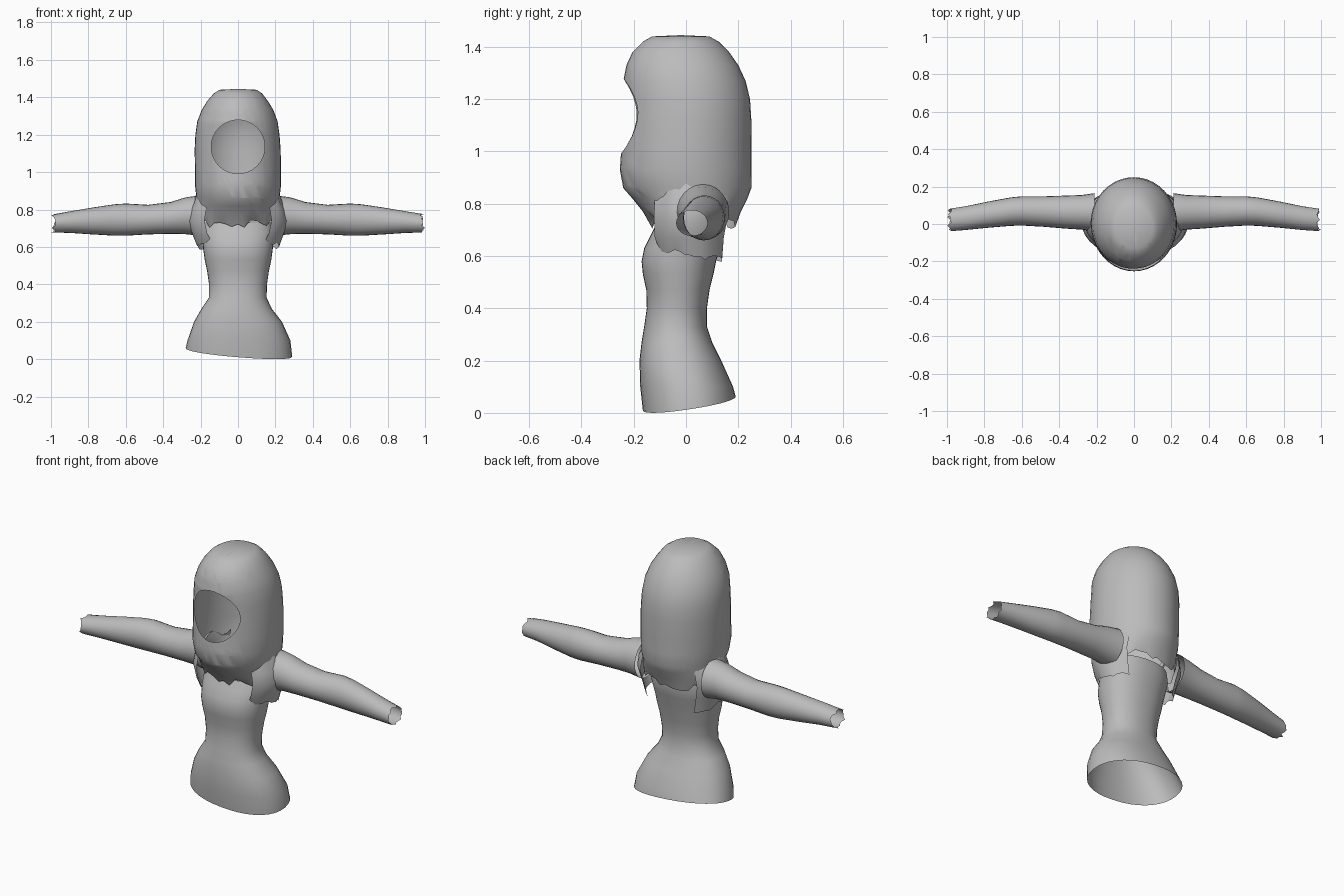
import bpy, bmesh, math, random
from mathutils import Vector

random.seed(4)
cube = bpy.data.objects.get("Cube")
if cube:
    bpy.data.objects.remove(cube)

# One plain grey cloth
cloth = bpy.data.materials.new("grey_cloth")
cloth.use_nodes = True
GREY = (0.5, 0.5, 0.5, 1)
cloth.diffuse_color = GREY
cloth.node_tree.nodes["Principled BSDF"].inputs["Base Color"].default_value = GREY


def ring_point(axis, ring, angle, power):
    """Point on a rounded section: position, then low and high limits of both cross axes."""
    p, a0, a1, b0, b1 = ring
    c, s = math.cos(angle), math.sin(angle)
    a = (a0 + a1) / 2 + (a1 - a0) / 2 * math.copysign(abs(c) ** power, c)
    b = (b0 + b1) / 2 + (b1 - b0) / 2 * math.copysign(abs(s) ** power, s)
    return Vector((a, b, p)) if axis == "z" else Vector((p, a, b))


def loft(rings, axis="z", sides=32, start=0, end=360, power=1.0):
    """Skin rings into an open sheet; a full turn closes into a tube."""
    bm = bmesh.new()
    full = end - start == 360
    count = sides if full else sides + 1
    rows = []
    for ring in rings:
        angles = [math.radians(start + (end - start) * i / sides) for i in range(count)]
        rows.append([bm.verts.new(ring_point(axis, ring, t, power)) for t in angles])
    for low, high in zip(rows, rows[1:]):
        for i in range(sides):
            j = (i + 1) % count
            bm.faces.new((low[i], low[j], high[j], high[i]))
    return bm, rows


def finish(name, bm, mirror=False):
    if mirror:
        bmesh.ops.scale(bm, vec=(-1, 1, 1), verts=bm.verts)
        bmesh.ops.reverse_faces(bm, faces=bm.faces)
    mesh = bpy.data.meshes.new(name)
    bm.to_mesh(mesh)
    bm.free()
    mesh.materials.append(cloth)
    for poly in mesh.polygons:
        poly.use_smooth = True
    mesh.set_sharp_from_angle(angle=math.radians(50))
    obj = bpy.data.objects.new(name, mesh)
    bpy.context.collection.objects.link(obj)


def cut_round_hole(bm, cx, cz, radius, sides=28):
    """Clip the front faces by a ring of planes and remove what lies inside."""
    inside = [f for f in bm.faces if f.calc_center_median().y < -0.08]
    for i in range(sides):
        t = 2 * math.pi * i / sides
        out = Vector((math.cos(t), 0, math.sin(t)))
        co = Vector((cx, 0, cz)) + out * radius
        edges = {e for f in inside for e in f.edges}
        verts = {v for f in inside for v in f.verts}
        result = bmesh.ops.bisect_plane(bm, geom=list(verts) + list(edges) + inside,
                                        plane_co=co, plane_no=out, dist=1e-5)
        faces = {g for g in result["geom"] if isinstance(g, bmesh.types.BMFace)}
        faces.update(f for f in inside if f.is_valid)
        inside = [f for f in faces if (f.calc_center_median() - co).dot(out) < 0]
    bmesh.ops.delete(bm, geom=inside, context="FACES")


# Torso: flared skirt, narrow waist, full chest, open at both ends
bm, rows = loft([
    (0.03, -0.28, 0.29, -0.165, 0.19),
    (0.10, -0.27, 0.28, -0.175, 0.18),
    (0.20, -0.235, 0.235, -0.178, 0.135),
    (0.27, -0.195, 0.18, -0.17, 0.10),
    (0.33, -0.155, 0.153, -0.16, 0.08),
    (0.40, -0.155, 0.155, -0.15, 0.08),
    (0.47, -0.165, 0.165, -0.152, 0.09),
    (0.53, -0.178, 0.178, -0.165, 0.105),
    (0.58, -0.185, 0.185, -0.17, 0.115),
    (0.63, -0.19, 0.19, -0.16, 0.13),
    (0.68, -0.195, 0.195, -0.135, 0.14),
    (0.73, -0.18, 0.18, -0.11, 0.14)], sides=36, power=0.9)
for v in rows[0]:
    v.co.z = 0.035 + 0.15 * v.co.y - 0.08 * v.co.x
finish("torso", bm)

# Hood: tall dome, tucked in under the chin, ragged at the hem
bm, rows = loft([
    (0.72, -0.215, 0.215, -0.13, 0.19),
    (0.77, -0.225, 0.225, -0.165, 0.21),
    (0.82, -0.215, 0.215, -0.205, 0.235),
    (0.86, -0.222, 0.222, -0.24, 0.25),
    (0.93, -0.23, 0.23, -0.253, 0.25),
    (1.02, -0.23, 0.23, -0.247, 0.25),
    (1.12, -0.232, 0.228, -0.242, 0.25),
    (1.20, -0.228, 0.222, -0.24, 0.245),
    (1.27, -0.218, 0.212, -0.24, 0.228),
    (1.33, -0.195, 0.19, -0.228, 0.20),
    (1.38, -0.165, 0.16, -0.205, 0.165),
    (1.42, -0.13, 0.13, -0.165, 0.125),
    (1.44, -0.10, 0.10, -0.13, 0.09)], sides=40)
for v in rows[0]:
    v.co.z += random.uniform(-0.02, 0.025)
top = bm.verts.new((0, -0.02, 1.445))
for i, v in enumerate(rows[-1]):
    bm.faces.new((v, rows[-1][(i + 1) % 40], top))
cut_round_hole(bm, 0, 1.135, 0.143)
finish("hood", bm)

for side, mirror in (("left", False), ("right", True)):
    # Sleeve: tapering open tube with a slightly ragged cuff
    bm, rows = loft([
        (0.21, -0.04, 0.165, 0.66, 0.875),
        (0.28, -0.03, 0.155, 0.668, 0.865),
        (0.36, -0.025, 0.152, 0.67, 0.84),
        (0.48, -0.015, 0.148, 0.667, 0.825),
        (0.60, -0.008, 0.148, 0.66, 0.832),
        (0.66, -0.01, 0.142, 0.66, 0.828),
        (0.78, -0.02, 0.12, 0.667, 0.81),
        (0.90, -0.032, 0.095, 0.675, 0.79),
        (0.99, -0.038, 0.082, 0.677, 0.775)], axis="x", sides=24)
    for v in rows[-1]:
        v.co.x += random.uniform(-0.015, 0.01)
    finish(side + "_sleeve", bm, mirror)

    # Torn shoulder drape hanging outside the armhole
    bm, rows = loft([
        (0.60, -0.22, 0.22, -0.15, 0.18),
        (0.67, -0.245, 0.245, -0.165, 0.19),
        (0.74, -0.268, 0.268, -0.17, 0.205),
        (0.80, -0.255, 0.255, -0.17, 0.21),
        (0.87, -0.225, 0.225, -0.16, 0.20)], sides=14, start=-48, end=48)
    for v in rows[0]:
        v.co.z += random.uniform(-0.012, 0.012) - 0.18 * v.co.y + 0.01
    for v in rows[-1]:
        v.co.z += random.uniform(-0.03, 0.01)
    finish(side + "_shoulder_drape", bm, mirror)
